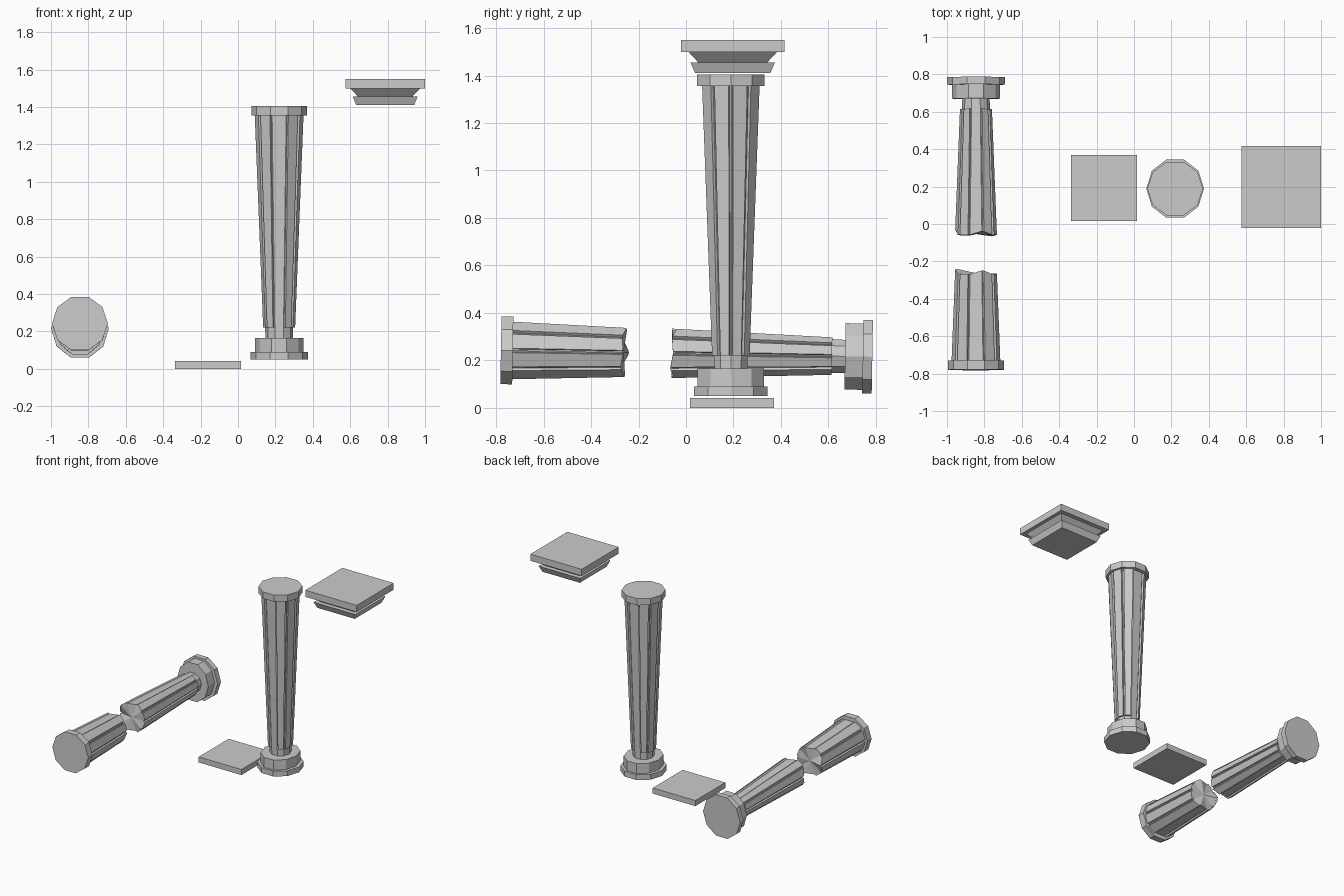
import bpy, bmesh
from math import sin, cos, pi, radians
from mathutils import Matrix, Vector

if "Cube" in bpy.data.objects:
    bpy.data.objects.remove(bpy.data.objects["Cube"])

N = 10
BREAK = 0.895
# uneven break height per shaft corner, starting at +x
JAG = [-0.005, 0.0, -0.02, 0.0, 0.0, -0.03, 0.0, 0.0, -0.015, 0.005]


def make(name, bm, matrix=None):
    bmesh.ops.recalc_face_normals(bm, faces=bm.faces[:])
    me = bpy.data.meshes.new(name)
    bm.to_mesh(me)
    bm.free()
    ob = bpy.data.objects.new(name, me)
    bpy.context.collection.objects.link(ob)
    if matrix:
        ob.matrix_world = matrix
    return ob


def loft(bm, low, high):
    a = [bm.verts.new(p) for p in low]
    b = [bm.verts.new(p) for p in high]
    n = len(a)
    for i in range(n):
        bm.faces.new((a[i], a[(i + 1) % n], b[(i + 1) % n], b[i]))
    # fan caps so uneven ends stay clean
    for ring in (a, b):
        c = bm.verts.new(sum((v.co for v in ring), Vector()) / n)
        for i in range(n):
            bm.faces.new((ring[i], ring[(i + 1) % n], c))


def ring(rx, ry, z):
    return [Vector((rx * cos(2 * pi * i / N), ry * sin(2 * pi * i / N), z)) for i in range(N)]


def disc(bm, rx, ry, z0, z1):
    loft(bm, ring(rx, ry, z0), ring(rx, ry, z1))


def shaft_ring(z, jagged):
    pts = []
    for i in range(N):
        h = z + (JAG[i] if jagged else 0)
        r = 0.073 + (h - 0.165) / 1.195 * 0.048
        a = 2 * pi * i / N
        pts.append(Vector((r * cos(a), r * sin(a), h)))
    return pts


def shaft(bm, z0, z1, jag0=False, jag1=False):
    low, high = shaft_ring(z0, jag0), shaft_ring(z1, jag1)
    loft(bm, low, high)
    # raised panels on the faces turned towards the sides
    if z0 < 0.22:
        low = shaft_ring(0.22, False)
    for i in range(N):
        if i in (2, 7):
            continue
        j = (i + 1) % N
        a = 2 * pi * (i + 0.5) / N
        out = Vector((cos(a), sin(a), 0)) * 0.012
        quads = []
        for rg in (low, high):
            p, q = rg[i].lerp(rg[j], 0.08), rg[i].lerp(rg[j], 0.92)
            quads.append([p - out * 0.3, q - out * 0.3, q + out, p + out])
        loft(bm, *quads)


def base(bm):
    disc(bm, 0.154, 0.163, 0.05, 0.09)
    disc(bm, 0.129, 0.147, 0.09, 0.165)


def collar(bm):
    disc(bm, 0.149, 0.150, 1.355, 1.405)


def slab(bm, cx, cy, z0, hx0, hy0, z1, hx1, hy1):
    corners = ((-1, -1), (1, -1), (1, 1), (-1, 1))
    loft(bm, [(cx + x * hx0, cy + y * hy0, z0) for x, y in corners],
         [(cx + x * hx1, cy + y * hy1, z1) for x, y in corners])


# standing column
bm = bmesh.new()
base(bm)
shaft(bm, 0.165, 1.355)
collar(bm)
make("standing_column", bm, Matrix.Translation((0.22, 0.189, 0)))

# fallen column in two pieces, lying along y with a slight tilt
lay = Matrix.Rotation(radians(89), 4, 'X')
bm = bmesh.new()
base(bm)
shaft(bm, 0.165, BREAK, jag1=True)
make("fallen_lower_piece", bm, Matrix.Translation((-0.845, 0.835, 0.214)) @ lay)

bm = bmesh.new()
shaft(bm, BREAK, 1.355, jag0=True)
collar(bm)
make("fallen_upper_piece", bm, Matrix.Translation((-0.845, 0.625, 0.218)) @ lay)

# square plinth on the ground
bm = bmesh.new()
slab(bm, -0.16, 0.193, 0, 0.177, 0.177, 0.042, 0.177, 0.177)
make("plinth", bm)

# stepped capital
bm = bmesh.new()
slab(bm, 0.787, 0.197, 1.5, 0.213, 0.219, 1.55, 0.213, 0.219)
slab(bm, 0.787, 0.197, 1.455, 0.145, 0.145, 1.5, 0.187, 0.187)
slab(bm, 0.787, 0.197, 1.41, 0.155, 0.158, 1.455, 0.173, 0.178)
make("capital", bm)
